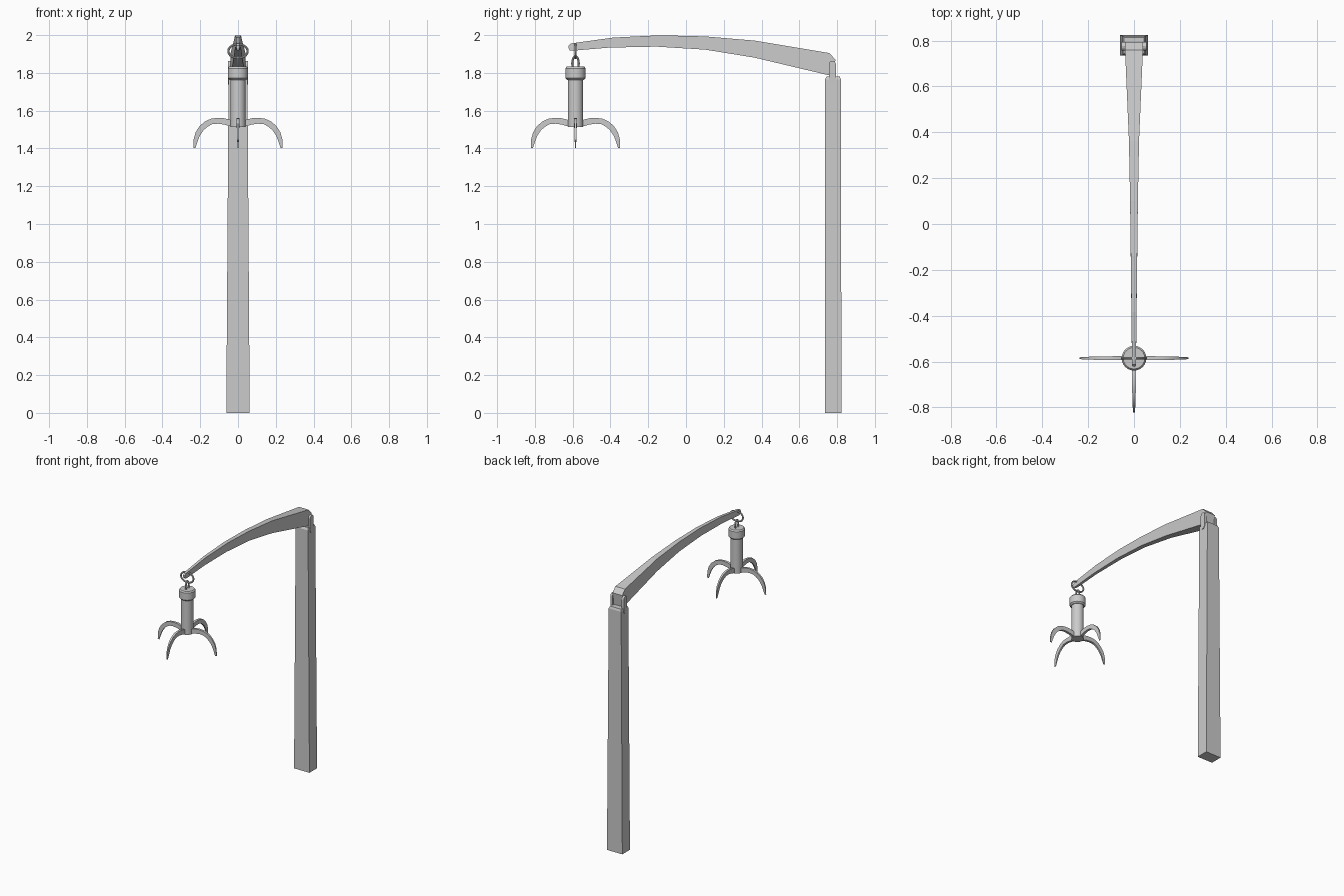
import bpy, bmesh, math
from mathutils import Vector, Matrix

if "Cube" in bpy.data.objects:
    bpy.data.objects.remove(bpy.data.objects["Cube"])

HOOK_Y = -0.585


def finish(name, bm, smooth=False):
    bmesh.ops.recalc_face_normals(bm, faces=bm.faces)
    me = bpy.data.meshes.new(name)
    bm.to_mesh(me)
    bm.free()
    ob = bpy.data.objects.new(name, me)
    bpy.context.collection.objects.link(ob)
    if smooth:
        bpy.context.view_layer.objects.active = ob
        ob.select_set(True)
        bpy.ops.object.shade_smooth_by_angle(angle=math.radians(35))
        ob.select_set(False)
    return ob


def loft(name, rings, smooth=False):
    """Skin a list of equally long vertex rings and cap both ends."""
    bm = bmesh.new()
    vs = [[bm.verts.new(p) for p in r] for r in rings]
    n = len(rings[0])
    for a, b in zip(vs, vs[1:]):
        for i in range(n):
            j = (i + 1) % n
            bm.faces.new((a[i], a[j], b[j], b[i]))
    bm.faces.new(vs[0])
    bm.faces.new(vs[-1])
    return finish(name, bm, smooth)


def rect(hx, y0, y1, z):
    return [(-hx, y0, z), (hx, y0, z), (hx, y1, z), (-hx, y1, z)]


def lathe(name, profile, sides=24):
    rings = [[(r * math.cos(2 * math.pi * i / sides),
               HOOK_Y + r * math.sin(2 * math.pi * i / sides), z)
              for i in range(sides)] for r, z in profile]
    return loft(name, rings, True)


def link(name, centre, axis, half_w, half_h, tube, n=20, m=8):
    """Oval ring standing upright; axis is its horizontal direction."""
    bm = bmesh.new()
    axis, up, c = Vector(axis), Vector((0, 0, 1)), Vector(centre)
    side = axis.cross(up)
    vs = []
    for i in range(n):
        a = 2 * math.pi * i / n
        d = axis * math.cos(a) + up * math.sin(a)
        p = c + axis * half_w * math.cos(a) + up * half_h * math.sin(a)
        vs.append([bm.verts.new(p + tube * (d * math.cos(b) + side * math.sin(b)))
                   for b in (2 * math.pi * k / m for k in range(m))])
    for i in range(n):
        for k in range(m):
            j, l = (i + 1) % n, (k + 1) % m
            bm.faces.new((vs[i][k], vs[j][k], vs[j][l], vs[i][l]))
    return finish(name, bm, True)


# tapered square post
loft("post", [rect(0.062, 0.735, 0.823, 0), rect(0.05, 0.736, 0.82, 1.765),
              rect(0.044, 0.744, 0.814, 1.781)])

# curved, tapering arm: (y top, z top, y bottom, z bottom, half width)
stations = [
    (-0.622, 1.944, -0.622, 1.930, 0.007),
    (-0.612, 1.955, -0.615, 1.919, 0.008),
    (-0.595, 1.958, -0.595, 1.918, 0.009),
    (-0.384, 1.987, -0.405, 1.934, 0.011),
    (-0.140, 1.999, -0.156, 1.939, 0.014),
    (0.103, 1.993, 0.103, 1.923, 0.017),
    (0.362, 1.971, 0.362, 1.881, 0.022),
    (0.759, 1.905, 0.759, 1.787, 0.039),
    (0.791, 1.870, 0.780, 1.783, 0.039)]
loft("arm", [[(-w, yt, zt), (w, yt, zt), (w, yb, zb), (-w, yb, zb)]
             for yt, zt, yb, zb, w in stations])

# hinge plates with rounded ends, either side of the joint
for s, label in ((-1, "left"), (1, "right")):
    outline = []
    for zc, start in ((1.845, 0), (1.757, math.pi)):
        for i in range(7):
            a = start + math.pi * i / 6
            outline.append((0.775 + 0.019 * math.cos(a), zc + 0.019 * math.sin(a)))
    loft("hinge_plate_" + label,
         [[(s * x, y, z) for y, z in outline] for x in (0.037, 0.054)])

# two interlocking links under the arm tip
link("upper_ring", (0, HOOK_Y, 1.915), (1, 0, 0), 0.051, 0.037, 0.006)
link("lower_ring", (0, HOOK_Y, 1.850), (0, 1, 0), 0.017, 0.038, 0.006)

# hook shaft and collar
lathe("hook_shaft", [(0.041, 1.513), (0.041, 1.78)])
lathe("hook_collar", [(0.045, 1.763), (0.054, 1.772), (0.054, 1.824), (0.047, 1.833)])

# four curved claws: (r outer, z outer, r inner, z inner, half thickness)
claw = [
    (0.005, 1.535, 0.005, 1.516, 0.009),
    (0.042, 1.552, 0.042, 1.517, 0.009),
    (0.075, 1.560, 0.072, 1.526, 0.009),
    (0.106, 1.562, 0.105, 1.531, 0.008),
    (0.140, 1.558, 0.135, 1.529, 0.008),
    (0.172, 1.545, 0.160, 1.516, 0.007),
    (0.203, 1.519, 0.184, 1.495, 0.006),
    (0.224, 1.486, 0.203, 1.466, 0.005),
    (0.235, 1.448, 0.215, 1.435, 0.004),
    (0.237, 1.404, 0.226, 1.402, 0.002)]
for k in range(4):
    m = Matrix.Translation((0, HOOK_Y, 0)) @ Matrix.Rotation(k * math.pi / 2, 4, 'Z')
    loft("claw_%d" % (k + 1),
         [[m @ Vector(p) for p in ((ro, -t, zo), (ro, t, zo), (ri, t, zi), (ri, -t, zi))]
          for ro, zo, ri, zi, t in claw], True)
